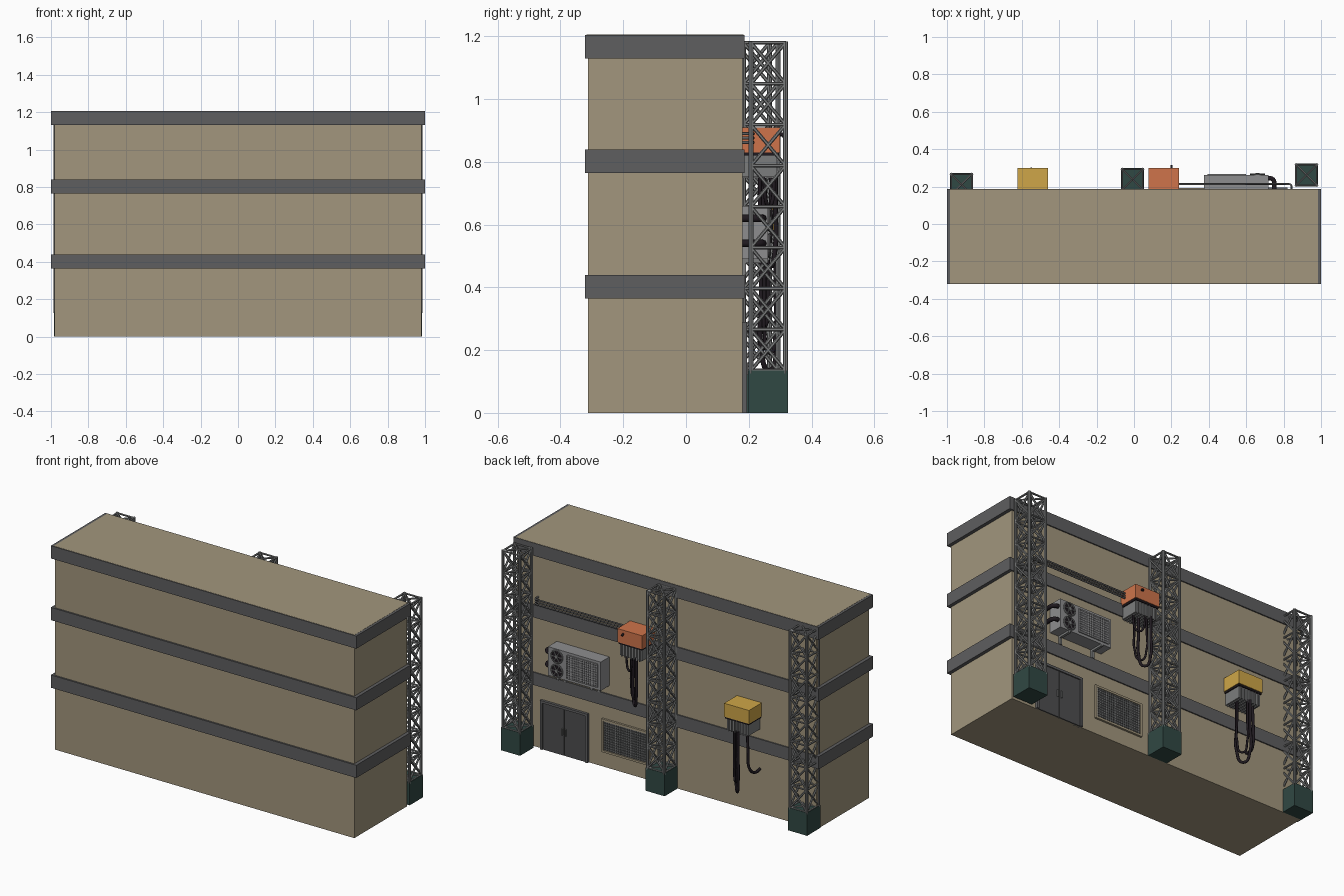
import bpy, bmesh, math
from mathutils import Vector, Matrix

if "Cube" in bpy.data.objects:
    bpy.data.objects.remove(bpy.data.objects["Cube"])

def mat(name, r, g, b):
    m = bpy.data.materials.new(name)
    m.diffuse_color = (r, g, b, 1)
    m.use_nodes = True
    m.node_tree.nodes["Principled BSDF"].inputs["Base Color"].default_value = m.diffuse_color
    return m

BEIGE = mat("beige wall", .36, .305, .205)
BAND = mat("dark grey band", .112, .112, .115)
STEEL = mat("steel grey", .2, .205, .205)
GREEN = mat("dark green", .03, .065, .057)
ORANGE = mat("orange", .62, .175, .07)
YELLOW = mat("yellow", .62, .38, .065)
CASING = mat("casing grey", .27, .27, .275)
BLACK = mat("cable black", .014, .010, .014)
DOOR = mat("door grey", .075, .075, .078)

def finish(name, bm, m):
    me = bpy.data.meshes.new(name)
    bm.to_mesh(me)
    bm.free()
    ob = bpy.data.objects.new(name, me)
    me.materials.append(m)
    bpy.context.collection.objects.link(ob)
    return ob

def boxes(name, m, *spans):
    """Each span is (x0, x1, y0, y1, z0, z1)."""
    bm = bmesh.new()
    for x0, x1, y0, y1, z0, z1 in spans:
        M = Matrix.Translation(((x0+x1)/2, (y0+y1)/2, (z0+z1)/2)) @ Matrix.Diagonal((x1-x0, y1-y0, z1-z0, 1))
        bmesh.ops.create_cube(bm, size=1, matrix=M)
    return finish(name, bm, m)

def rods(name, m, segs, r, n=6):
    """Straight bars between pairs of points."""
    bm = bmesh.new()
    for a, b in segs:
        a, b = Vector(a), Vector(b)
        d = b - a
        M = Matrix.Translation((a+b)/2) @ d.to_track_quat('Z', 'Y').to_matrix().to_4x4()
        bmesh.ops.create_cone(bm, cap_ends=True, segments=n, radius1=r, radius2=r, depth=d.length, matrix=M)
    return finish(name, bm, m)

def tube(name, m, pts, r):
    """Smooth cable through points."""
    cu = bpy.data.curves.new(name, 'CURVE')
    cu.dimensions = '3D'
    cu.bevel_depth, cu.bevel_resolution, cu.resolution_u, cu.use_fill_caps = r, 2, 6, True
    sp = cu.splines.new('BEZIER')
    sp.bezier_points.add(len(pts)-1)
    for p, co in zip(sp.bezier_points, pts):
        p.co = co
        p.handle_left_type = p.handle_right_type = 'AUTO'
    cu.materials.append(m)
    ob = bpy.data.objects.new(name, cu)
    bpy.context.collection.objects.link(ob)
    bpy.ops.object.select_all(action='DESELECT')
    ob.select_set(True)
    bpy.context.view_layer.objects.active = ob
    bpy.ops.object.convert(target='MESH')
    bpy.ops.object.shade_smooth()

# Building shell and floor bands
WALL = .18
boxes("building_walls", BEIGE, (-.98, .98, -.312, WALL, 0, 1.2), (-.985, .985, -.317, .184, 1.195, 1.206))
for i, z in enumerate((.365, .765, 1.13)):
    boxes(f"floor_band_{i+1}", BAND, (-1, 1, -.322, .187, z, z+.075))

# Lattice towers on solid bases
def tower(i, cx, cy):
    h, w, z0, n, step = .0625, .055, .135, 8, 1.045/8
    boxes(f"tower_base_{i}", GREEN, (cx-h, cx+h, cy-h, cy+h, 0, z0))
    c = [(cx+sx*w, cy+sy*w) for sx, sy in ((-1, -1), (1, -1), (1, 1), (-1, 1))]
    legs = [((*p, z0-.01), (*p, z0+n*step+.004)) for p in c]
    rods(f"tower_legs_{i}", STEEL, legs, .0085, 8)
    brace = []
    for k in range(n+1):
        z = z0+k*step
        brace += [((*c[0], z), (*c[2], z)), ((*c[1], z), (*c[3], z))]
        for j in range(4):
            a, b = c[j], c[(j+1) % 4]
            brace.append(((*a, z), (*b, z)))
            if k < n:
                brace += [((*a, z), (*b, z+step)), ((*b, z), (*a, z+step))]
    rods(f"tower_braces_{i}", STEEL, brace, .0058)

for i, (cx, cy) in enumerate(((-.922, .211), (-.008, .238), (.922, .262))):
    tower(i+1, cx, cy)

# Power boxes: coloured cap, grey ribbed body, dark seam
def power_box(name, m, x0, x1, top):
    y1, mid, bot = .30, top-.08, top-.158
    boxes(name+"_cap", m, (x0, x1, WALL-.01, y1, mid, top))
    boxes(name+"_seam", BLACK, (x0+.004, x1-.004, WALL-.01, y1-.004, mid-.01, mid))
    boxes(name+"_body", STEEL, (x0+.01, x1-.01, WALL-.01, y1-.012, bot, mid-.01))
    ribs = []
    for k in range(7):
        x = x0+.02+k*(x1-x0-.046)/6
        ribs.append((x, x+.006, WALL, y1-.006, bot-.004, mid-.012))
    boxes(name+"_ribs", CASING, *ribs)
    return bot

b1 = power_box("orange_box", ORANGE, .077, .24, .91)
b2 = power_box("yellow_box", YELLOW, -.622, -.46, .655)
tube("orange_knob", BLACK, [(.2, .295, .885), (.2, .306, .888), (.2, .312, .88)], .006)

# Hanging cables
def loop(name, a, b, top, low, r=.008):
    m = [(p+q)/2 for p, q in zip(a, b)]
    zs = low+.07
    tube(name, BLACK, [(*a, top+.01), (*a, (top+zs)/2), (*a, zs), (*m, low), (*b, zs), (*b, (top+zs)/2), (*b, top+.01)], r)

loop("orange_cable_long", (.175, .245), (.125, .285), b1, .465)
loop("orange_cable_inner", (.195, .235), (.14, .27), b1, .50, .006)
loop("orange_cable_short", (.215, .25), (.16, .28), b1, .66, .006)
loop("yellow_cable_long", (-.495, .24), (-.545, .29), b2, .135)
loop("yellow_cable_inner", (-.49, .25), (-.53, .285), b2, .19, .006)
tube("yellow_cable_to_wall", BLACK, [(-.585, .26, b2+.01), (-.59, .262, .38), (-.595, .255, .285), (-.605, .225, .255), (-.61, .17, .262)], .008)

# Wall pipes running from the orange box
for i, z in enumerate((.862, .876, .89)):
    tube(f"wall_pipe_{i+1}", BAND, [(.235, .213, z), (.5, .213, z), (.82, .213, z), (.838, .21, z), (.842, .195, z), (.842, .17, z)], .005)

# Air conditioner
A0, A1, AY, Z0, Z1 = .375, .72, .262, .49, .66
boxes("ac_casing", CASING, (A0, A1, WALL-.01, AY, Z0, Z1))
boxes("ac_grille_back", BAND, (A0+.02, A1-.125, AY-.002, AY+.002, Z0+.018, Z1-.018))
gx = [A0+.02+k*.2/16 for k in range(17)]
gz = [Z0+.018+k*.134/10 for k in range(11)]
boxes("ac_grille_bars", CASING,
      *[(x-.003, x+.003, AY, AY+.006, gz[0], gz[-1]) for x in gx],
      *[(gx[0], gx[-1], AY, AY+.006, z-.003, z+.003) for z in gz])
boxes("ac_brackets", STEEL, *[s for x in (.43, .65) for s in
      ((x, x+.015, WALL-.01, AY, Z0-.012, Z0), (x, x+.015, WALL-.01, WALL+.012, Z0-.05, Z0))])
for i, z in enumerate((.533, .617)):
    fx = .66
    bm = bmesh.new()
    R = Matrix.Translation((fx, AY, z)) @ Matrix.Rotation(math.pi/2, 4, 'X')
    bmesh.ops.create_cone(bm, cap_ends=True, segments=24, radius1=.037, radius2=.037, depth=.008, matrix=R)
    finish(f"ac_fan_well_{i+1}", bm, BLACK)
    spokes = []
    for k in range(6):
        a = k*math.pi/3
        spokes.append(((fx, AY+.006, z), (fx+.036*math.cos(a), AY+.006, z+.036*math.sin(a))))
    rods(f"ac_fan_blades_{i+1}", STEEL, spokes, .0035)
    rods(f"ac_fan_hub_{i+1}", STEEL, [((fx, AY, z), (fx, AY+.011, z))], .011, 12)
    bpy.ops.mesh.primitive_torus_add(location=(fx, AY+.004, z), rotation=(math.pi/2, 0, 0),
        major_radius=.037, minor_radius=.004, major_segments=24, minor_segments=6)
    bpy.context.object.name = f"ac_fan_ring_{i+1}"
    bpy.context.object.data.materials.append(STEEL)
for i, z in enumerate((.54, .62)):
    tube(f"ac_side_pipe_{i+1}", BLACK, [(.715, .245, z), (.735, .243, z), (.748, .23, z), (.75, .205, z), (.75, .17, z)], .012)

# Double door with frame
D0, D1, DT = .51, .82, .29
boxes("door_frame", BAND, (D0, D0+.014, WALL-.01, .195, 0, DT), (D1-.014, D1, WALL-.01, .195, 0, DT),
      (D0, D1, WALL-.01, .195, DT-.014, DT))
boxes("door_leaves", DOOR, (D0+.014, .663, WALL-.01, .188, 0, DT-.014), (.667, D1-.014, WALL-.01, .188, 0, DT-.014))
boxes("door_handles", STEEL, (.65, .656, .186, .197, .12, .16), (.674, .68, .186, .197, .12, .16))

# Wall vent: beige frame, dark back and mesh bars
V0, V1, VB, VT = .105, .42, .09, .287
boxes("vent_frame", BEIGE, (V0, V0+.012, WALL-.01, .192, VB, VT), (V1-.012, V1, WALL-.01, .192, VB, VT),
      (V0, V1, WALL-.01, .192, VB, VB+.012), (V0, V1, WALL-.01, .192, VT-.012, VT))
boxes("vent_back", DOOR, (V0+.01, V1-.01, WALL-.01, .183, VB+.01, VT-.01))
boxes("vent_mesh", STEEL,
      *[(V0+.02+k*.0145, V0+.024+k*.0145, .182, .188, VB+.01, VT-.01) for k in range(20)],
      *[(V0+.01, V1-.01, .182, .188, VB+.02+k*.0145, VB+.024+k*.0145) for k in range(12)])
